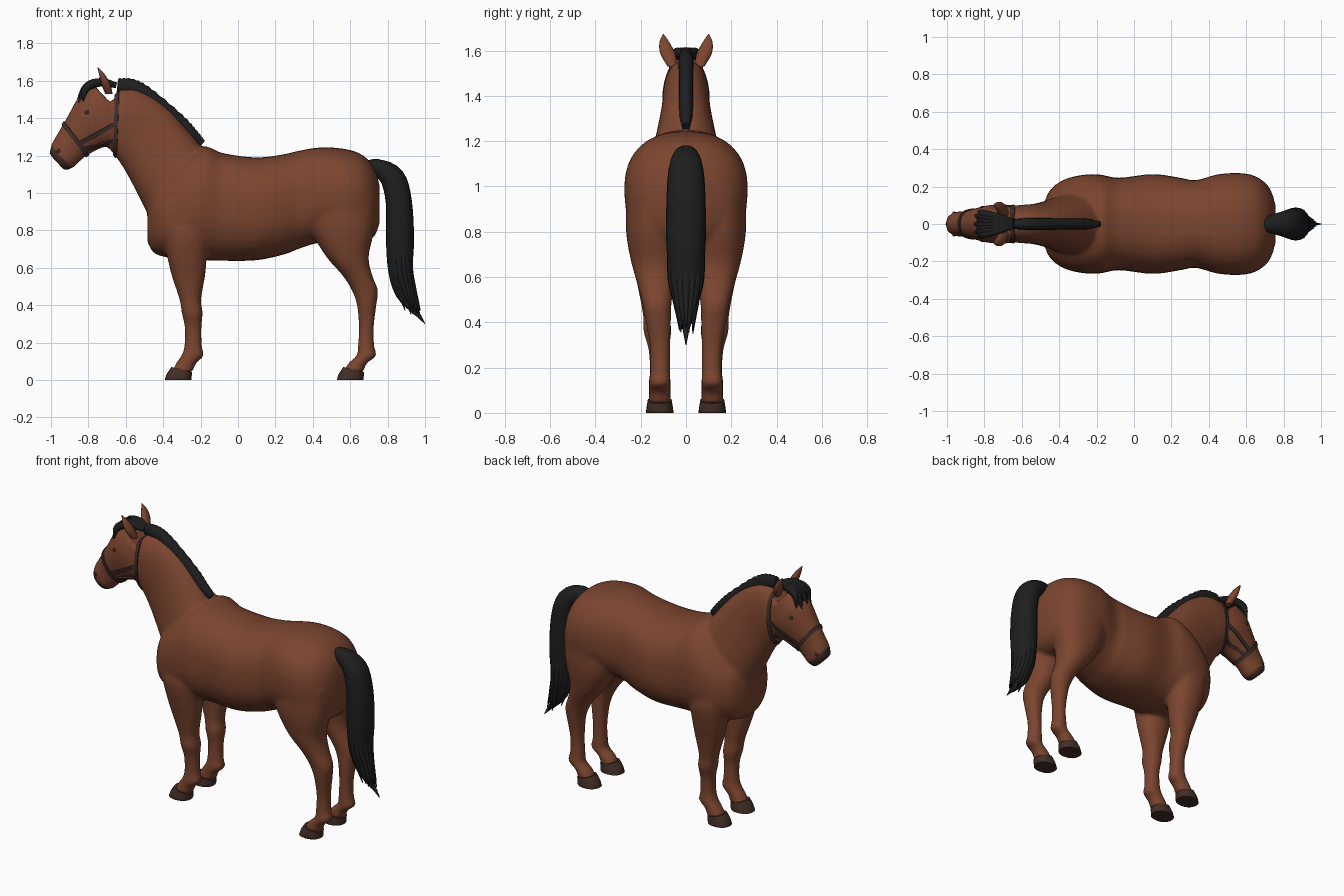
import bpy, bmesh, math, random
from mathutils import Vector
from mathutils.bvhtree import BVHTree

random.seed(4)
if "Cube" in bpy.data.objects:
    bpy.data.objects.remove(bpy.data.objects["Cube"])


def material(name, rgb):
    m = bpy.data.materials.new(name)
    m.use_nodes = True
    m.diffuse_color = (*rgb, 1)
    shader = m.node_tree.nodes["Principled BSDF"]
    shader.inputs["Base Color"].default_value = (*rgb, 1)
    shader.inputs["Roughness"].default_value = 0.8
    return m


coat = material("chestnut coat", (0.2, 0.06, 0.029))
hair = material("black hair", (0.013, 0.013, 0.013))
horn = material("dark hoof", (0.055, 0.027, 0.02))
leather = material("dark leather", (0.05, 0.028, 0.022))


def spline(stations, steps):
    """Catmull-Rom through tuples."""
    pts = [Vector(s) for s in stations]
    out = []
    for i in range(len(pts) - 1):
        b, c = pts[i], pts[i + 1]
        a = pts[i - 1] if i else b * 2 - c
        d = pts[i + 2] if i + 2 < len(pts) else c * 2 - b
        for k in range(steps):
            t = k / steps
            out.append(b + (c - a) * (t / 2) + (a * 2 - b * 5 + c * 4 - d) * (t * t / 2)
                       + (b * 3 - a - c * 3 + d) * (t ** 3 / 2))
    return out + [pts[-1]]


def loft(bm, stations, u=None, steps=4, sides=24, power=2.2, side=1, ripple=0):
    """Stations are x, z, half depth, y, half width; u is the depth axis in xz."""
    path = spline(stations, steps)
    rings = []
    for i, (x, z, r, y, w) in enumerate(path):
        if u:
            ux, uz = u
        else:
            p, q = path[max(i - 1, 0)], path[min(i + 1, len(path) - 1)]
            d = Vector((q[1] - p[1], p[0] - q[0])).normalized()
            ux, uz = -d.x, -d.y
        r = max(r, 0.002) * (1 + ripple * (i % 2))
        w = max(w, 0.002)
        ring = []
        for k in range(sides):
            a = math.tau * k / sides
            c, s = (math.copysign(abs(f) ** (2 / power), f) for f in (math.cos(a), math.sin(a)))
            ring.append(bm.verts.new((x + ux * r * c, side * (y + w * s), z + uz * r * c)))
        rings.append(ring)
    for a, b in zip(rings, rings[1:]):
        for k in range(sides):
            n = (k + 1) % sides
            bm.faces.new((a[k], a[n], b[n], b[k]))
    bm.faces.new(rings[0])
    bm.faces.new(rings[-1])


def finish(bm, name, mat, smooth=True):
    bmesh.ops.recalc_face_normals(bm, faces=bm.faces)
    for f in bm.faces:
        f.smooth = smooth and len(f.verts) < 5
    me = bpy.data.meshes.new(name)
    bm.to_mesh(me)
    bm.free()
    me.materials.append(mat)
    ob = bpy.data.objects.new(name, me)
    bpy.context.collection.objects.link(ob)
    return ob


# Body volumes: torso, neck, head and legs, fused into one skin
bm = bmesh.new()
loft(bm, [(-.485, .84, .1, 0, .1), (-.45, .86, .18, 0, .18), (-.38, .88, .225, 0, .235),
          (-.28, .92, .28, 0, .262), (-.18, .945, .305, 0, .264), (-.08, .925, .288, 0, .247),
          (.1, .915, .275, 0, .267), (.25, .94, .268, 0, .247), (.33, .965, .262, 0, .234),
          (.45, .99, .254, 0, .266), (.58, .98, .254, 0, .272), (.67, .965, .235, 0, .245),
          (.73, .95, .18, 0, .18), (.757, .94, .1, 0, .1)], u=(0, 1), sides=32, power=2.35)
loft(bm, [(-.7, 1.45, .13, 0, .08), (-.62, 1.41, .17, 0, .1), (-.5, 1.3, .2, 0, .112),
          (-.375, 1.12, .23, 0, .15), (-.27, .95, .25, 0, .2)], u=(.57, .82))
loft(bm, [(-.68, 1.48, .13, 0, .085), (-.735, 1.4, .165, 0, .104), (-.82, 1.33, .125, 0, .088),
          (-.89, 1.26, .098, 0, .068), (-.937, 1.2, .086, 0, .067),
          (-.967, 1.163, .062, 0, .052)], u=(-.68, .73))
fore = [(-.29, .9, .13, .14, .1), (-.28, .78, .125, .15, .108), (-.272, .65, .105, .145, .092),
        (-.265, .56, .09, .138, .076), (-.255, .43, .058, .13, .06), (-.245, .36, .056, .126, .062),
        (-.24, .28, .045, .12, .046), (-.24, .18, .047, .116, .044), (-.243, .13, .06, .116, .05),
        (-.277, .09, .054, .116, .048), (-.3, .04, .056, .116, .05)]
hind = [(.55, .98, .19, .14, .125), (.56, .8, .168, .14, .125), (.585, .66, .114, .137, .104),
        (.638, .56, .08, .132, .08), (.678, .48, .07, .128, .064), (.688, .4, .052, .122, .056),
        (.686, .28, .04, .114, .044), (.685, .18, .044, .114, .044), (.687, .13, .053, .116, .048),
        (.64, .09, .05, .116, .048), (.615, .04, .054, .116, .05)]
for side in (1, -1):
    loft(bm, fore, u=(1, 0), side=side)
    loft(bm, hind, u=(1, 0), side=side)
    # brow ridge
    loft(bm, [(-.83, 1.43, .01, .06, .01), (-.805, 1.445, .024, .07, .022),
              (-.775, 1.45, .01, .07, .01)], u=(0, 1), side=side)
body = finish(bm, "body", coat)
remesh = body.modifiers.new("fuse", 'REMESH')
remesh.mode = 'VOXEL'
remesh.voxel_size = 0.012
relax = body.modifiers.new("relax", 'SMOOTH')
relax.factor = 0.5
relax.iterations = 6
bpy.context.view_layer.update()
skin = bpy.data.meshes.new_from_object(body.evaluated_get(bpy.context.evaluated_depsgraph_get()))
body.modifiers.clear()
body.data = skin
skin.materials.clear()
skin.materials.append(coat)
skin.materials.append(horn)
for p in skin.polygons:
    p.use_smooth = True
    # dark tip of the muzzle
    p.material_index = int(-.73 * p.center.x - .68 * p.center.z > -.122 and p.center.x < -.85)
bm = bmesh.new()
bm.from_mesh(skin)
surface = BVHTree.FromBMesh(bm)
bm.free()

# Hooves, tilted and cut flat at the ground
for end, x in (("front", -.317), ("back", .603)):
    for label, side in (("left", 1), ("right", -1)):
        bm = bmesh.new()
        loft(bm, [(x - .008, -.03, .07, .116, .06), (x, .01, .069, .116, .06),
                  (x + .016, .056, .057, .116, .053)], u=(.97, -.24), side=side)
        for v in bm.verts:
            v.co.z = max(v.co.z, 0)
        finish(bm, f"{end}_{label}_hoof", horn)

# Ears, eyes and nostrils
for label, side in (("left", 1), ("right", -1)):
    bm = bmesh.new()
    loft(bm, [(-.69, 1.53, .02, .06, .022), (-.708, 1.585, .024, .08, .034),
              (-.728, 1.635, .015, .095, .023), (-.75, 1.672, .002, .1, .002)],
         u=(1, 0), sides=14, side=side)
    finish(bm, f"{label}_ear", coat)
    for part, x, z, r in (("eye", -.808, 1.432, .013), ("nostril", -.96, 1.225, .012)):
        hit = surface.ray_cast(Vector((x, side, z)), Vector((0, -side, 0)))[0]
        if hit:
            bm = bmesh.new()
            bmesh.ops.create_uvsphere(bm, u_segments=14, v_segments=8, radius=r)
            for v in bm.verts:
                v.co = hit + Vector((v.co.x, v.co.y * .4, v.co.z * .8))
            finish(bm, f"{label}_{part}", horn)

# Mane
bm = bmesh.new()
loft(bm, [(-.645, 1.575, .035, 0, .026), (-.57, 1.565, .042, 0, .032), (-.49, 1.52, .043, 0, .033),
          (-.33, 1.385, .043, 0, .032), (-.25, 1.31, .036, 0, .028), (-.19, 1.262, .02, 0, .016)],
     steps=7, sides=12, ripple=.12)
finish(bm, "mane", hair)

# Forelock tufts fanned over the brow
bm = bmesh.new()
for k in range(-3, 4):
    y = k * .021
    reach = .02 * (k % 2)
    loft(bm, [(-.65, 1.575, .015, y * .2, .016), (-.73, 1.592, .022, y * .6, .02),
              (-.81, 1.565, .022, y * .9, .02),
              (-.868 + reach + abs(y) * .3, 1.47 + reach, .003, y * 1.1, .003)], sides=8)
finish(bm, "forelock", hair)

# Tail with loose strands at the end
bm = bmesh.new()
loft(bm, [(.68, 1.13, .035, 0, .03), (.74, 1.137, .045, 0, .052), (.825, 1.08, .066, 0, .076),
          (.86, .95, .07, 0, .086), (.866, .75, .075, 0, .087), (.868, .58, .064, 0, .07),
          (.89, .46, .045, 0, .042), (.95, .35, .008, 0, .01)], sides=20)
for k in range(15):
    a = math.tau * k / 15
    cx, cy = math.cos(a), math.sin(a)
    drop = random.uniform(.34, .48)
    loft(bm, [(.866 + cx * .055, .8, .018, cy * .066, .02), (.868 + cx * .048, .6, .02, cy * .06, .022),
              (.89 + cx * .045, .5, .016, cy * .045, .016),
              (.93 + cx * .045, drop, .002, cy * .03, .002)], sides=8)
loft(bm, [(.89, .6, .03, 0, .03), (.92, .42, .025, 0, .022), (1, .3, .002, 0, .002)], sides=8)
finish(bm, "tail", hair)


# Halter straps laid on the skin
def strap(name, rays, closed=False, width=.011, thick=.007):
    hits = [surface.ray_cast(o, d) for o, d in rays]
    hits = [(h[0], h[1]) for h in hits if h[0]]
    n = len(hits)
    if n < 3:
        return
    bm = bmesh.new()
    rings = []
    for i, (p, normal) in enumerate(hits):
        a = hits[(i - 1) % n if closed else max(i - 1, 0)][0]
        b = hits[(i + 1) % n if closed else min(i + 1, n - 1)][0]
        across = normal.cross(b - a).normalized() * width
        rings.append([bm.verts.new(p + across * s + normal * t) for s, t in
                      ((-1, -thick), (1, -thick), (1, thick), (-1, thick))])
    for i in range(n if closed else n - 1):
        a, b = rings[i], rings[(i + 1) % n]
        for k in range(4):
            m = (k + 1) % 4
            bm.faces.new((a[k], a[m], b[m], b[k]))
    if not closed:
        bm.faces.new(rings[0])
        bm.faces.new(rings[-1])
    finish(bm, name, leather, smooth=False)


def loop_rays(x, z, u):
    centre = Vector((x, 0, z))
    up = Vector((u[0], 0, u[1])).normalized()
    for k in range(40):
        a = math.tau * k / 40
        d = up * math.cos(a) + Vector((0, math.sin(a), 0))
        yield centre + d * .5, -d


def side_rays(start, stop, side):
    for k in range(13):
        p = Vector(start).lerp(Vector(stop), k / 12)
        yield Vector((p.x, side, p.y)), Vector((0, -side, 0))


strap("noseband", loop_rays(-.872, 1.29, (-.6, .8)), closed=True)
strap("crown_strap", loop_rays(-.65, 1.42, (.03, 1)), closed=True)
for label, side in (("left", 1), ("right", -1)):
    strap(f"{label}_cheek_strap", side_rays((-.655, 1.37), (-.845, 1.265), side))
    strap(f"{label}_jaw_strap", side_rays((-.65, 1.28), (-.82, 1.235), side))
